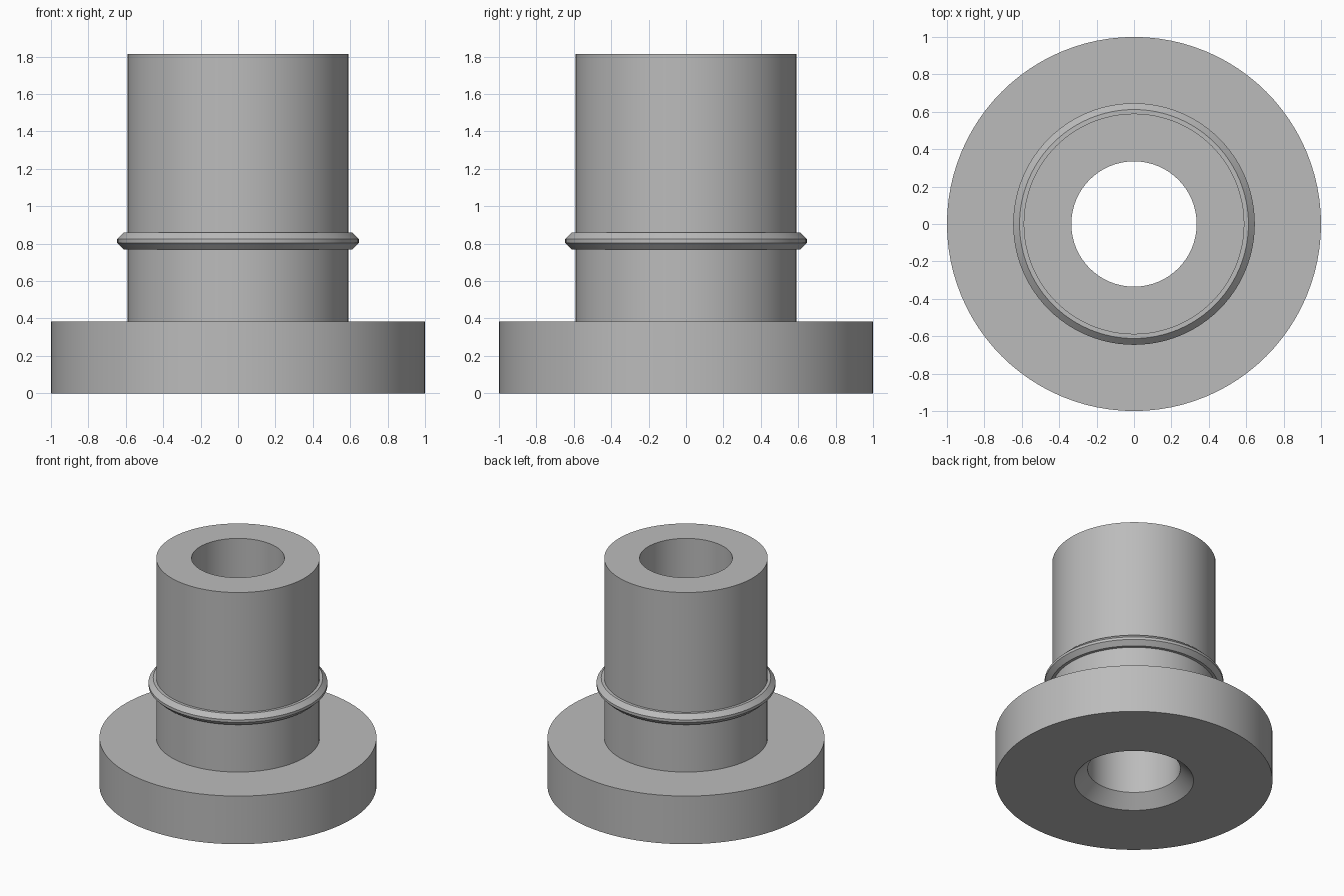
import bpy, bmesh, math

if "Cube" in bpy.data.objects:
    bpy.data.objects.remove(bpy.data.objects["Cube"])

SEGMENTS = 96

grey = bpy.data.materials.new("plain grey")
grey.diffuse_color = (0.5, 0.5, 0.5, 1)
grey.use_nodes = True
grey.node_tree.nodes["Principled BSDF"].inputs["Base Color"].default_value = grey.diffuse_color


def lathe(name, profile):
    """Revolve a closed (radius, height) profile around the z axis."""
    bm = bmesh.new()
    rings = []
    for i in range(SEGMENTS):
        a = 2 * math.pi * i / SEGMENTS
        rings.append([bm.verts.new((r * math.cos(a), r * math.sin(a), z)) for r, z in profile])
    n = len(profile)
    for i in range(SEGMENTS):
        p, q = rings[i], rings[(i + 1) % SEGMENTS]
        for j in range(n):
            k = (j + 1) % n
            bm.faces.new((p[j], q[j], q[k], p[k]))
    bmesh.ops.recalc_face_normals(bm, faces=bm.faces)
    mesh = bpy.data.meshes.new(name)
    bm.to_mesh(mesh)
    bm.free()
    mesh.materials.append(grey)
    obj = bpy.data.objects.new(name, mesh)
    bpy.context.collection.objects.link(obj)
    bpy.ops.object.select_all(action='DESELECT')
    obj.select_set(True)
    bpy.context.view_layer.objects.active = obj
    bpy.ops.object.shade_smooth_by_angle(angle=math.radians(30))
    return obj


# Flange and sleeve with a through bore, chamfered at the bottom
lathe("flanged_sleeve", [
    (0.43, 0), (1.0, 0), (1.0, 0.383), (0.59, 0.383),
    (0.59, 1.813), (0.335, 1.813), (0.335, 0.095),
])

# Bevelled collar ring, seated slightly into the sleeve
lathe("collar_ring", [
    (0.575, 0.77), (0.612, 0.77), (0.646, 0.804),
    (0.646, 0.825), (0.612, 0.859), (0.575, 0.859),
])
